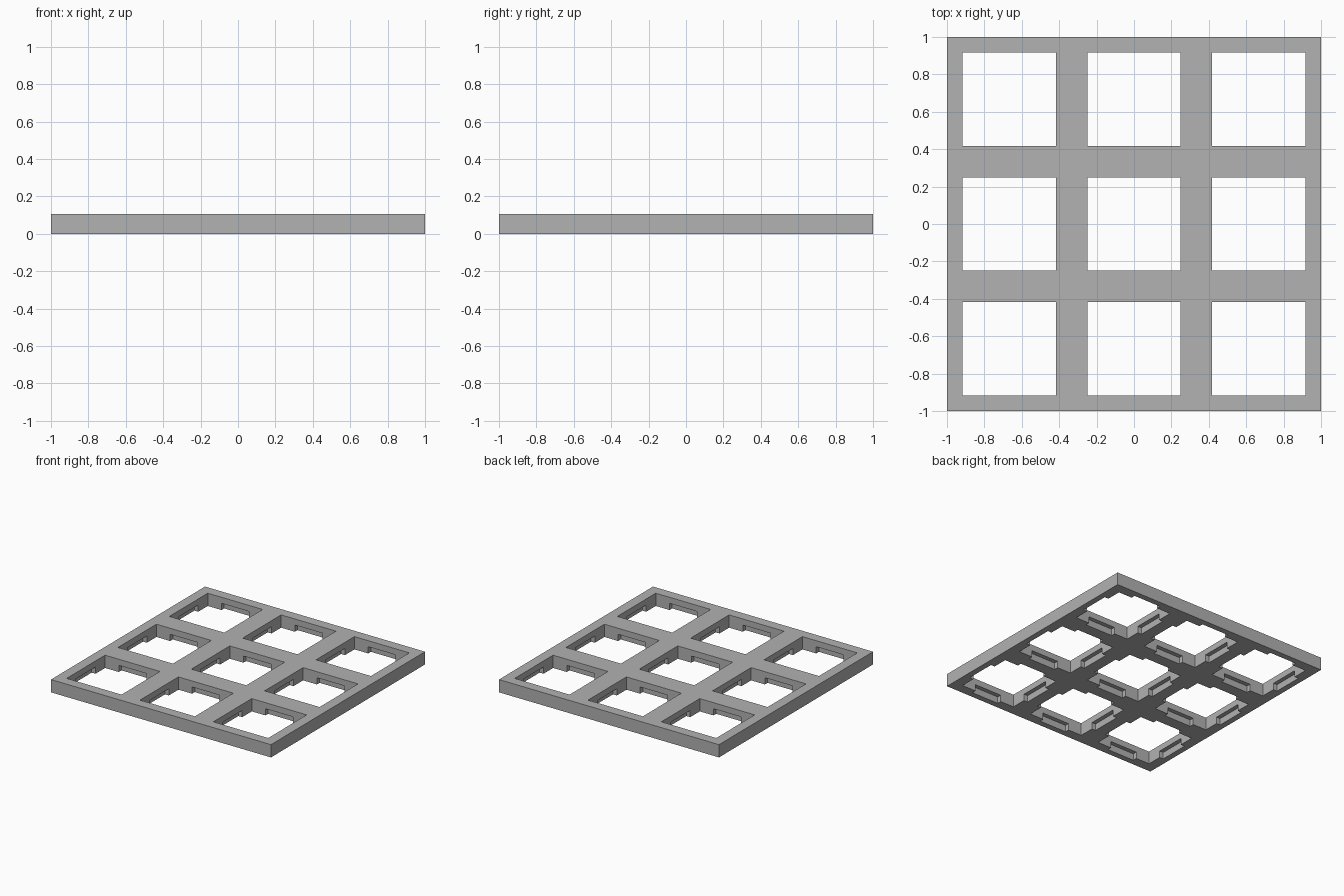
import bpy
import bmesh
from mathutils import Matrix, Vector

cube = bpy.data.objects.get("Cube")
if cube:
    bpy.data.objects.remove(cube, do_unlink=True)

PITCH = 2 / 3      # spacing of the openings
HEIGHT = 0.105     # plate thickness
HOLE = 0.499       # opening width
LIP = 0.05         # thickness left above the clip slots
SLOT = 0.25        # clip slot length
DEPTH = 0.035      # clip slot depth into each wall

grey = bpy.data.materials.new("plate_grey")
grey.use_nodes = True
colour = (0.445, 0.445, 0.445, 1)
grey.diffuse_color = colour
grey.node_tree.nodes["Principled BSDF"].inputs["Base Color"].default_value = colour


def boxes(name, centres, size, low, high):
    """One object holding equal boxes between two heights."""
    bm = bmesh.new()
    for x, y in centres:
        place = Matrix.Translation((x, y, (low + high) / 2))
        scale = Matrix.Diagonal(Vector((size[0], size[1], high - low, 1)))
        bmesh.ops.create_cube(bm, size=1, matrix=place @ scale)
    mesh = bpy.data.meshes.new(name)
    bm.to_mesh(mesh)
    bm.free()
    mesh.materials.append(grey)
    obj = bpy.data.objects.new(name, mesh)
    bpy.context.collection.objects.link(obj)
    return obj


# Solid plate
plate = boxes("switch_plate", [(0, 0)], (2, 2), 0, HEIGHT)

# Square openings right through, then clip slots under the lip on all four walls
grid = [(i * PITCH, j * PITCH) for i in (-1, 0, 1) for j in (-1, 0, 1)]
wide = HOLE + 2 * DEPTH
cutters = [
    boxes("opening_cutter", grid, (HOLE, HOLE), -0.1, HEIGHT + 0.1),
    boxes("side_slot_cutter", grid, (wide, SLOT), -0.1, HEIGHT - LIP),
    boxes("end_slot_cutter", grid, (SLOT, wide), -0.1, HEIGHT - LIP),
]
for cutter in cutters:
    cutter.hide_render = True
    cut = plate.modifiers.new(cutter.name, "BOOLEAN")
    cut.operation = "DIFFERENCE"
    cut.solver = "EXACT"
    cut.object = cutter

# Bake the cuts and drop the cutters
bpy.context.view_layer.update()
baked = bpy.data.meshes.new_from_object(
    plate.evaluated_get(bpy.context.evaluated_depsgraph_get()))
plate.modifiers.clear()
plate.data = baked
for cutter in cutters:
    bpy.data.objects.remove(cutter, do_unlink=True)
